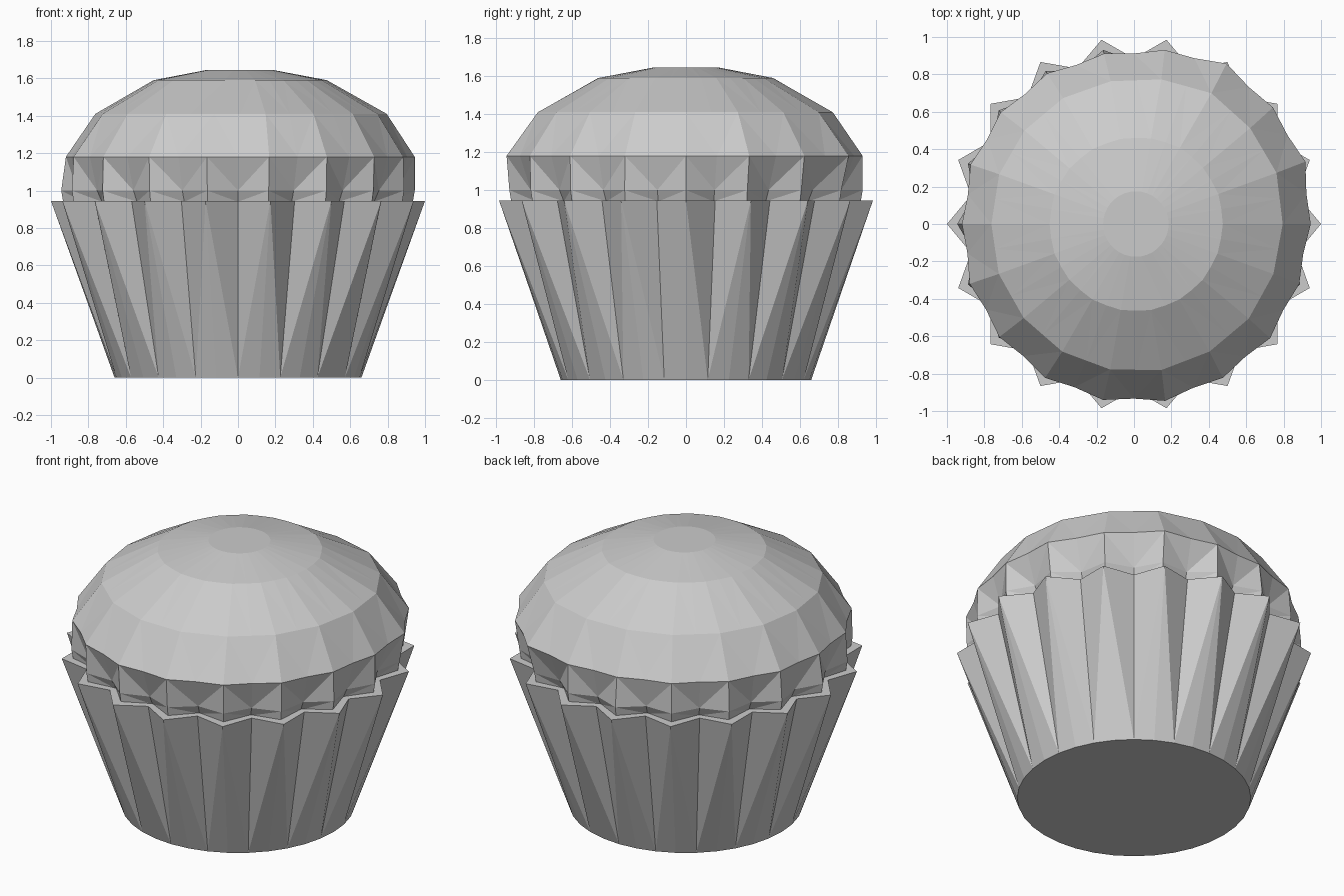
import bpy, bmesh
from math import sin, cos, pi

if "Cube" in bpy.data.objects:
    bpy.data.objects.remove(bpy.data.objects["Cube"])

FLUTES = 18
N = FLUTES * 2


def zigzag(ridge, valley, z):
    """Closed ring alternating between ridge and valley radii."""
    return [((ridge if i % 2 == 0 else valley) * cos(2 * pi * i / N),
             (ridge if i % 2 == 0 else valley) * sin(2 * pi * i / N), z) for i in range(N)]


def uneven(radius, amount, z, cx=0.0):
    """Ring following the lopsided dome outline, faded by amount."""
    pts = []
    for i in range(N):
        k = i // 2
        r = OUTLINE[k]
        if i % 2:
            r = (r + OUTLINE[(k + 1) % FLUTES]) / 2 * 0.975
        r = radius * (1 + amount * (r / 0.945 - 1))
        a = 2 * pi * i / N
        pts.append((r * cos(a) + cx, r * sin(a), z))
    return pts


def loft(name, rings, cap_first, cap_last):
    bm = bmesh.new()
    loops = [[bm.verts.new(p) for p in ring] for ring in rings]
    for lo, hi in zip(loops, loops[1:]):
        for i in range(N):
            j = (i + 1) % N
            # split each quad so the creases meet at the valleys
            if i % 2 == 0:
                bm.faces.new((lo[i], lo[j], hi[i]))
                bm.faces.new((lo[j], hi[j], hi[i]))
            else:
                bm.faces.new((lo[i], lo[j], hi[j]))
                bm.faces.new((lo[i], hi[j], hi[i]))
    if cap_first:
        bm.faces.new(loops[0][::-1])
    if cap_last:
        bm.faces.new(loops[-1])
    mesh = bpy.data.meshes.new(name)
    bm.to_mesh(mesh)
    bm.free()
    obj = bpy.data.objects.new(name, mesh)
    bpy.context.collection.objects.link(obj)
    return obj


# dome outline radius every 20 degrees, starting at +x
OUTLINE = [0.945, 0.975, 0.97, 0.99, 0.945, 0.925, 0.93, 0.93, 0.93,
           0.92, 0.935, 0.94, 0.95, 0.955, 0.96, 0.95, 0.95, 0.94]

# fluted paper cup with a flat rim
loft("paper_cup", [
    zigzag(0.66, 0.66, 0.0),
    zigzag(1.0, 0.885, 0.945),
    zigzag(0.93, 0.835, 0.945),
], True, False)

# cake: fluted lower band rising into a slightly lopsided dome
loft("cake_top", [
    zigzag(0.935, 0.84, 0.94),
    zigzag(0.945, 0.87, 1.0),
    uneven(0.945, 1.0, 1.18),
    uneven(0.785, 0.6, 1.41, 0.01),
    uneven(0.465, 0.3, 1.59, 0.01),
    uneven(0.175, 0.0, 1.645, 0.01),
], True, True)
